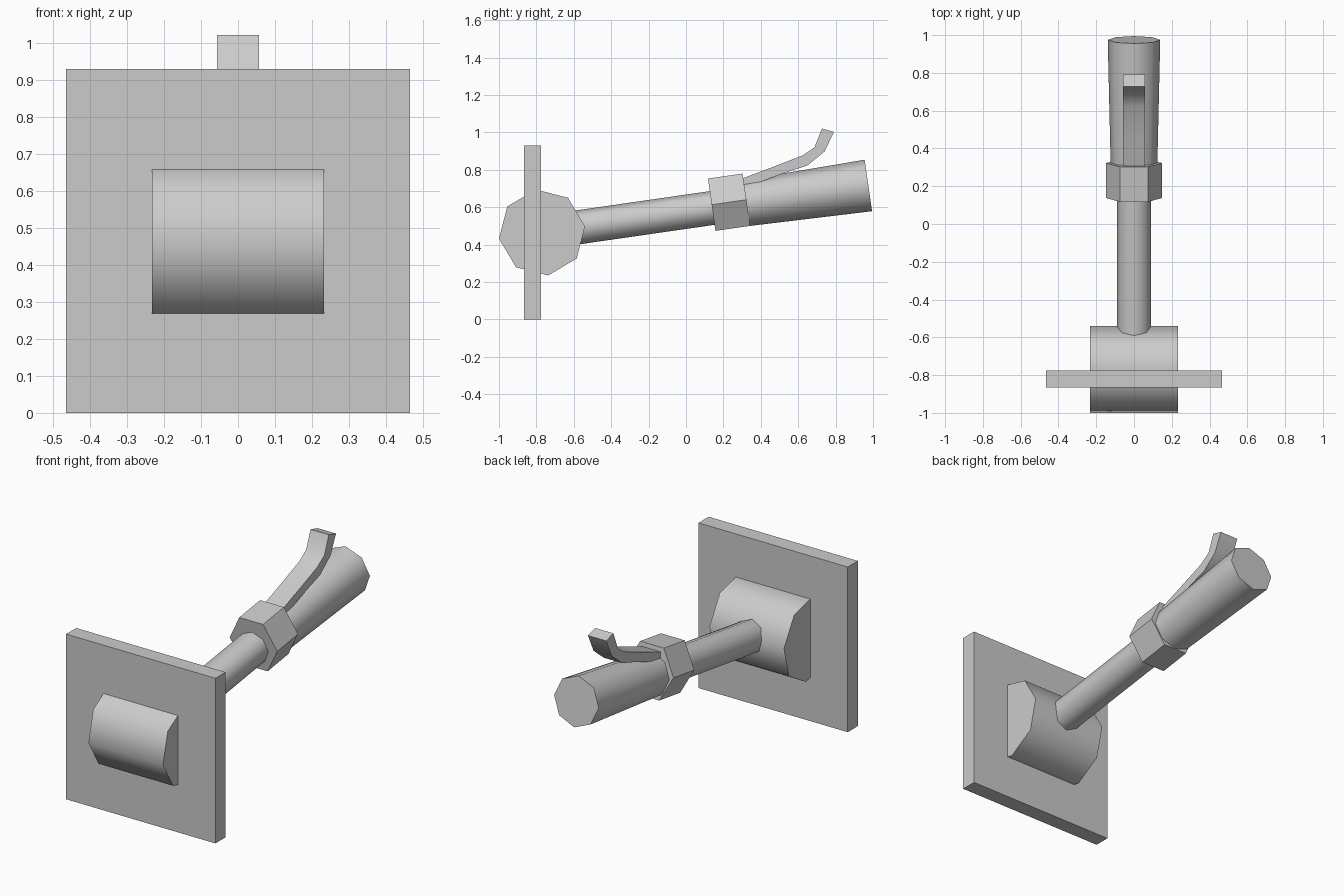
import bpy
import bmesh
import math
from mathutils import Matrix, Vector

default = bpy.data.objects.get("Cube")
if default:
    bpy.data.objects.remove(default, do_unlink=True)

metal = bpy.data.materials.new("light grey metal")
metal.use_nodes = True
colour = (0.6, 0.6, 0.6, 1)
metal.diffuse_color = colour
metal.node_tree.nodes["Principled BSDF"].inputs["Base Color"].default_value = colour

TILT = math.radians(8.2)
HUB = Vector((0, -0.77, 0.465))
AXIS = Vector((0, math.cos(TILT), math.sin(TILT)))
# Local z runs along the tilted arm, local y points down across it
ALONG_ARM = Matrix.Rotation(TILT - math.pi / 2, 4, 'X')


def finish(name, bm, smooth=False):
    bmesh.ops.recalc_face_normals(bm, faces=bm.faces)
    mesh = bpy.data.meshes.new(name)
    bm.to_mesh(mesh)
    bm.free()
    mesh.materials.append(metal)
    obj = bpy.data.objects.new(name, mesh)
    bpy.context.collection.objects.link(obj)
    if smooth:
        bpy.ops.object.select_all(action='DESELECT')
        obj.select_set(True)
        bpy.context.view_layer.objects.active = obj
        bpy.ops.object.shade_smooth_by_angle(angle=math.radians(50))
    return obj


def prism(name, sides, r1, r2, length, centre, turn, scale_x=1, spin=0, smooth=True):
    bm = bmesh.new()
    matrix = (Matrix.Translation(centre) @ turn @ Matrix.Diagonal((scale_x, 1, 1, 1))
              @ Matrix.Rotation(spin, 4, 'Z'))
    bmesh.ops.create_cone(bm, cap_ends=True, segments=sides, radius1=r1,
                          radius2=r2, depth=length, matrix=matrix)
    return finish(name, bm, smooth)


def extrude_x(name, profile, half_width, smooth=False):
    bm = bmesh.new()
    face = bm.faces.new([bm.verts.new((-half_width, y, z)) for y, z in profile])
    moved = bmesh.ops.extrude_face_region(bm, geom=[face])["geom"]
    verts = [v for v in moved if isinstance(v, bmesh.types.BMVert)]
    bmesh.ops.translate(bm, verts=verts, vec=(2 * half_width, 0, 0))
    return finish(name, bm, smooth)


def arm(name, start, end, r1, r2):
    return prism(name, 8, r1, r2, end - start, HUB + AXIS * (start + end) / 2, ALONG_ARM)


# Square wall plate
extrude_x("wall_plate", [(-0.865, 0), (-0.775, 0), (-0.775, 0.93), (-0.865, 0.93)], 0.465)

# Octagonal pivot lying across the plate
prism("pivot_hub", 8, 0.232, 0.232, 0.464, HUB,
      Matrix.Rotation(TILT, 4, 'X') @ Matrix.Rotation(math.pi / 2, 4, 'Y'))

# Tilted shaft and flared handle
arm("shaft", 0.05, 1.05, 0.091, 0.091)
arm("handle", 1.03, 1.763, 0.122, 0.139)

# Six-sided collar where the handle meets the shaft
prism("collar", 6, 0.163, 0.163, 0.187, Vector((0, 0.23, 0.627)), ALONG_ARM,
      scale_x=0.908, spin=math.pi / 2, smooth=False)

# Bent thumb lever rising from the handle
extrude_x("lever", [(0.25, 0.735), (0.45, 0.81), (0.623, 0.877), (0.687, 0.92),
                    (0.727, 1.021), (0.791, 1.003), (0.741, 0.898), (0.65, 0.824),
                    (0.516, 0.78), (0.25, 0.68)], 0.057, smooth=True)
